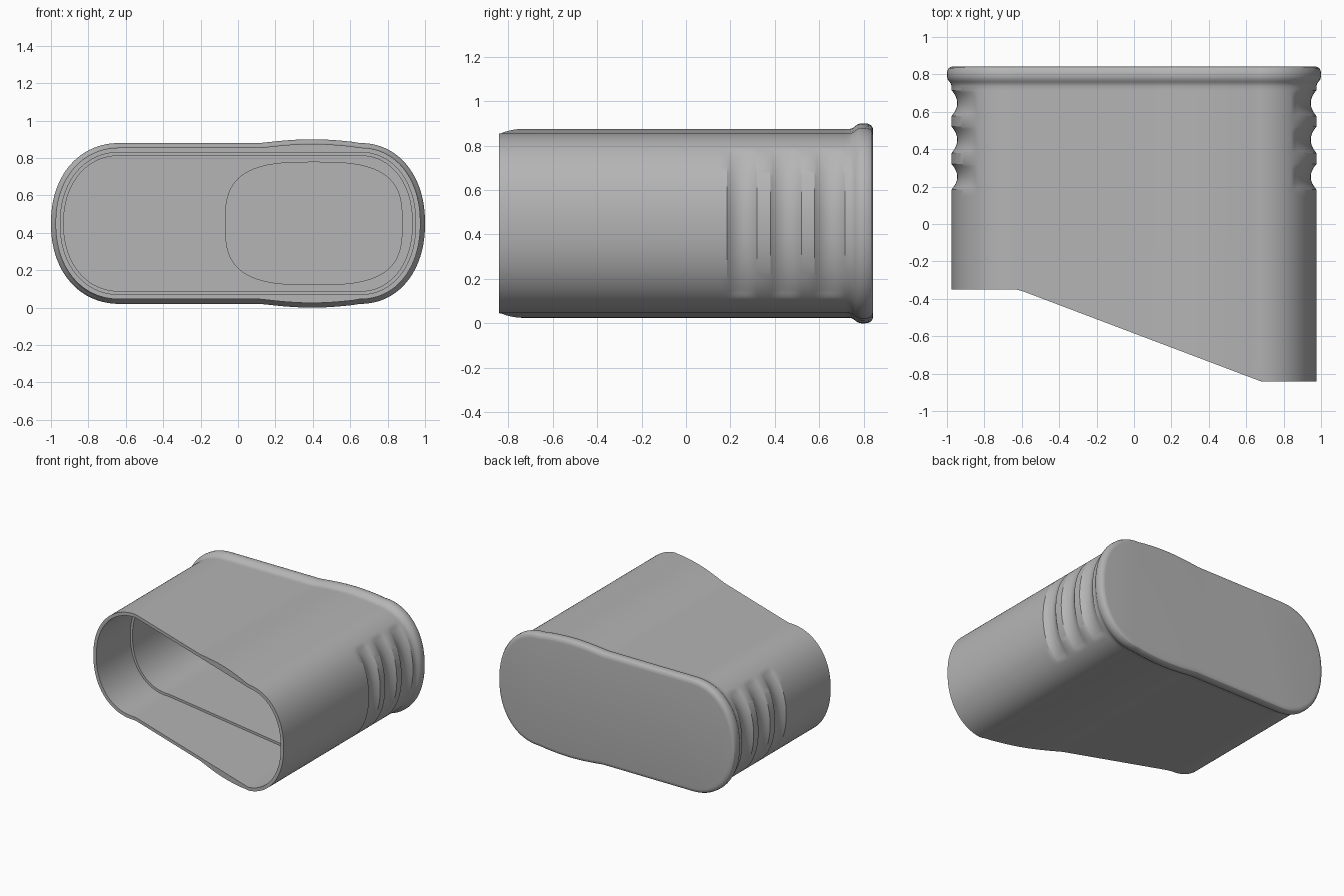
import bpy, bmesh, math

cube = bpy.data.objects.get("Cube")
if cube:
    bpy.data.objects.remove(cube, do_unlink=True)

GREY = (0.46, 0.46, 0.46, 1)
mat = bpy.data.materials.new("plain grey")
mat.use_nodes = True
mat.diffuse_color = GREY
mat.node_tree.nodes["Principled BSDF"].inputs["Base Color"].default_value = GREY

MID = 0.45          # height of the centre line
LEFT, RIGHT = -0.63, 0.65   # where the rounded ends begin
GROOVES = [(0.185, 0.32), (0.38, 0.52), (0.578, 0.715)]


def power(v, e):
    return math.copysign(abs(v) ** e, v)


def outline(inset=0.0, bulge=True, dent=0.0):
    """Rounded cross-section as (x, z) points; dent sinks the grips into both ends."""
    arc, flat, pts = 64, 36, []

    def end(centre, reach, start):
        for i in range(arc + 1):
            a = start + math.pi * i / arc
            c, s = math.cos(a), math.sin(a)
            fade = max(0.0, 1 - (s * 0.43 / 0.345) ** 2) ** 0.6
            o = inset + dent * fade
            pts.append((centre + (reach - o) * power(c, 0.93),
                        MID + (0.43 - o) * power(s, 0.93)))

    def side(x0, x1, sign):
        for i in range(1, flat):
            x = x0 + (x1 - x0) * i / flat
            t = min(1, max(0, (x - 0.12) / 0.55))
            lift = 0.02 * math.sin(math.pi * t) if bulge else 0
            pts.append((x, MID + sign * (0.43 - inset + lift)))

    end(RIGHT, 0.35, -math.pi / 2)
    side(RIGHT, LEFT, 1)
    end(LEFT, 0.37, math.pi / 2)
    side(LEFT, RIGHT, -1)
    return pts


def slant(x, near, far):
    """Depth along y that is level at each end and slopes in between."""
    t = min(1, max(0, (x + 0.62) / 1.3))
    return near + (far - near) * t


def loft(name, rings):
    """Join closed rings of 3D points and cap both ends."""
    bm = bmesh.new()
    loops = [[bm.verts.new(p) for p in ring] for ring in rings]
    for a, b in zip(loops, loops[1:]):
        for i in range(len(a)):
            j = (i + 1) % len(a)
            bm.faces.new((a[i], a[j], b[j], b[i]))
    bm.faces.new(loops[0])
    bm.faces.new(loops[-1])
    bmesh.ops.recalc_face_normals(bm, faces=bm.faces)
    mesh = bpy.data.meshes.new(name)
    bm.to_mesh(mesh)
    bm.free()
    obj = bpy.data.objects.new(name, mesh)
    obj.data.materials.append(mat)
    bpy.context.collection.objects.link(obj)
    bpy.ops.object.select_all(action='DESELECT')
    obj.select_set(True)
    bpy.context.view_layer.objects.active = obj
    bpy.ops.object.shade_smooth_by_angle(angle=math.radians(28))
    return obj


def level(pts, y):
    return [(x, y, z) for x, z in pts]


def sloped(pts, near, far):
    return [(x, slant(x, near, far), z) for x, z in pts]


# Closed back end with its rounded rim
rim = [(0.035, 0.842), (0.02, 0.84), (0.009, 0.833), (0.002, 0.82), (0, 0.803),
       (0, 0.788), (0.004, 0.774), (0.012, 0.762), (0.02, 0.752), (0.025, 0.738)]
rings = [level(outline(o), y) for o, y in rim]

# Body wall with three scalloped grip grooves
steps = 12
for y0, y1 in reversed(GROOVES):
    for i in range(steps + 1):
        t = 1 - i / steps
        depth = 0.03 * 4 * t * (1 - t)
        rings.append(level(outline(0.025, dent=depth), y0 + (y1 - y0) * t))
rings.append(level(outline(0.025), 0.15))

# Slanted mouth, inner wall, narrow ledge and inside floor
rings.append(sloped(outline(0.025), -0.35, -0.842))
rings.append(sloped(outline(0.05, False), -0.35, -0.842))
rings.append(sloped(outline(0.05, False), 0.06, -0.2))
rings.append(sloped(outline(0.068, False), 0.06, -0.2))
rings.append(level(outline(0.068, False), 0.76))
loft("sleeve_cap", rings)

# Rounded pad on the inside floor
pad = []
for i in range(96):
    a = 2 * math.pi * i / 96
    pad.append((0.405 + 0.475 * power(math.cos(a), 0.66),
                MID + 0.33 * power(math.sin(a), 0.66)))
loft("inner_pad", [level(pad, 0.765), level(pad, 0.745)])
